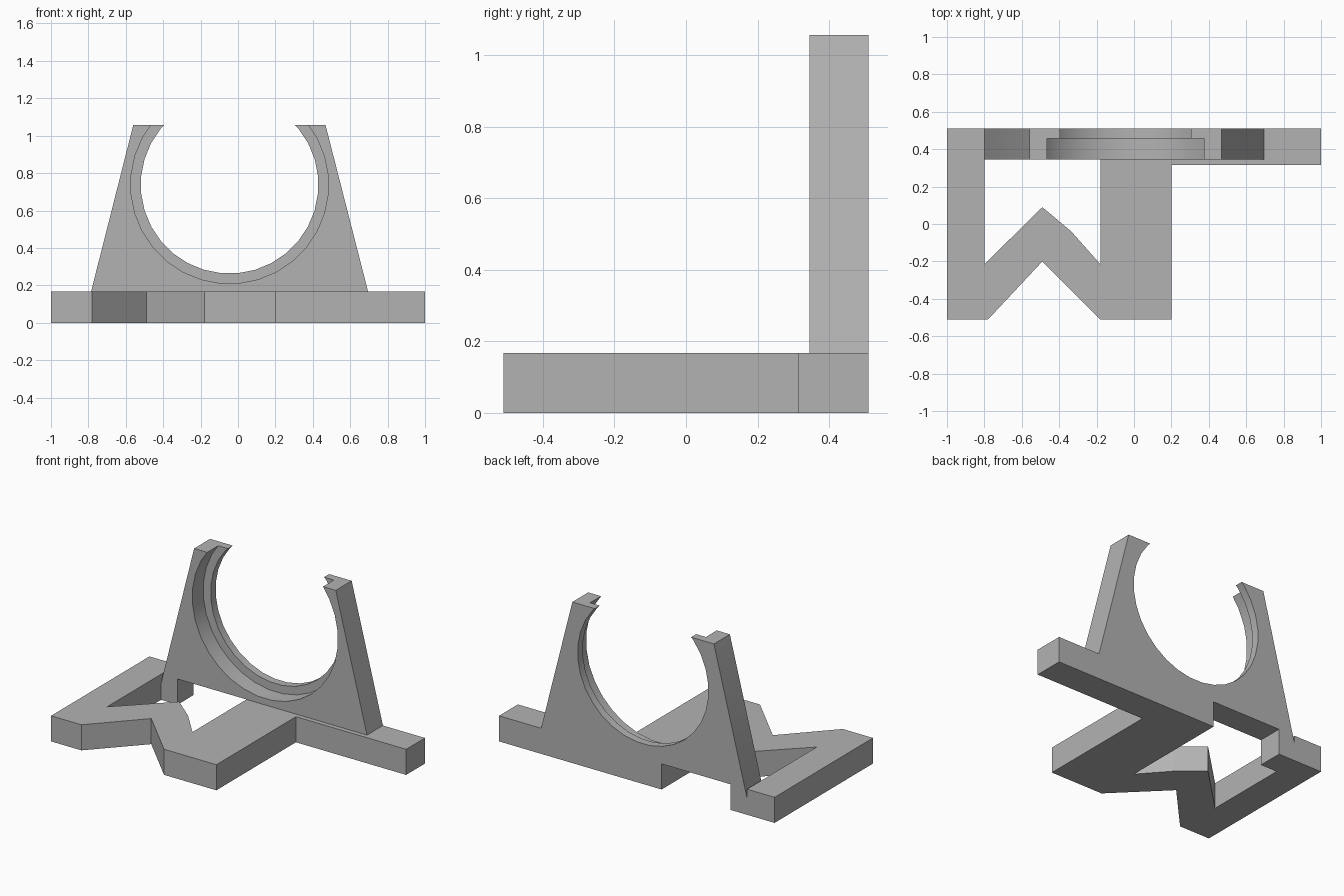
import bpy
import math

if "Cube" in bpy.data.objects:
    bpy.data.objects.remove(bpy.data.objects["Cube"], do_unlink=True)

grey = bpy.data.materials.new("mid grey")
grey.use_nodes = True
COLOUR = (0.45, 0.45, 0.45, 1)
grey.diffuse_color = COLOUR
grey.node_tree.nodes["Principled BSDF"].inputs["Base Color"].default_value = COLOUR


def prism(name, outline, place, start, end):
    """Extrude a flat outline; place(u, v, w) turns it into x, y, z."""
    n = len(outline)
    verts = [place(u, v, w) for w in (start, end) for u, v in outline]
    faces = [tuple(reversed(range(n))), tuple(range(n, 2 * n))]
    faces += [(i, (i + 1) % n, n + (i + 1) % n, n + i) for i in range(n)]
    mesh = bpy.data.meshes.new(name)
    mesh.from_pydata(verts, [], faces)
    mesh.materials.append(grey)
    obj = bpy.data.objects.new(name, mesh)
    bpy.context.collection.objects.link(obj)
    # Make all faces point outwards
    bpy.context.view_layer.objects.active = obj
    bpy.ops.object.mode_set(mode='EDIT')
    bpy.ops.mesh.select_all(action='SELECT')
    bpy.ops.mesh.normals_make_consistent(inside=False)
    bpy.ops.object.mode_set(mode='OBJECT')
    return obj


def flat(u, v, w):
    return (u, v, w)


def standing(u, v, w):
    return (u, w, v)


THICK = 0.168
FRONT, LEDGE, BACK = 0.345, 0.458, 0.51

# Base: two legs joined by a zigzag brace, with a side arm at the back
base_outline = [
    (-1, -BACK), (-0.78, -BACK), (-0.49, -0.2), (-0.18, -BACK),
    (0.2, -BACK), (0.2, 0.315), (1, 0.315), (1, BACK), (-0.18, BACK),
    (-0.18, -0.215), (-0.335, -0.04), (-0.49, 0.09), (-0.8, -0.215),
    (-0.8, BACK), (-1, BACK)]
prism("base_frame", base_outline, flat, 0, THICK)

# Tapered upright with a small foot beside the right leg
upright_outline = [
    (-0.8, 0), (-0.68, 0), (-0.68, THICK), (0.695, THICK),
    (0.468, 1.057), (-0.56, 1.057), (-0.8, 0.11)]
upright = prism("cradle_upright", upright_outline, standing, FRONT, BACK)


def cut_round(radius, start, end, sides=32):
    """Cut a round opening into the upright between two depths."""
    ring = []
    for i in range(sides):
        a = (i + 0.5) * math.tau / sides
        ring.append((-0.045 + radius * math.cos(a), 0.738 + radius * math.sin(a)))
    cutter = prism("opening_cutter", ring, standing, start, end)
    cutter.hide_render = True
    mod = upright.modifiers.new("opening", 'BOOLEAN')
    mod.operation = 'DIFFERENCE'
    mod.solver = 'EXACT'
    mod.object = cutter
    bpy.context.view_layer.objects.active = upright
    bpy.ops.object.modifier_apply(modifier=mod.name)
    bpy.data.objects.remove(cutter, do_unlink=True)


# Through opening, then the wider stepped seat in front
cut_round(0.475, 0.2, 0.7)
cut_round(0.529, 0.2, LEDGE)

# Smooth the round walls, keep corners sharp
bpy.ops.object.select_all(action='DESELECT')
upright.select_set(True)
bpy.context.view_layer.objects.active = upright
bpy.ops.object.shade_smooth_by_angle(angle=math.radians(30))
